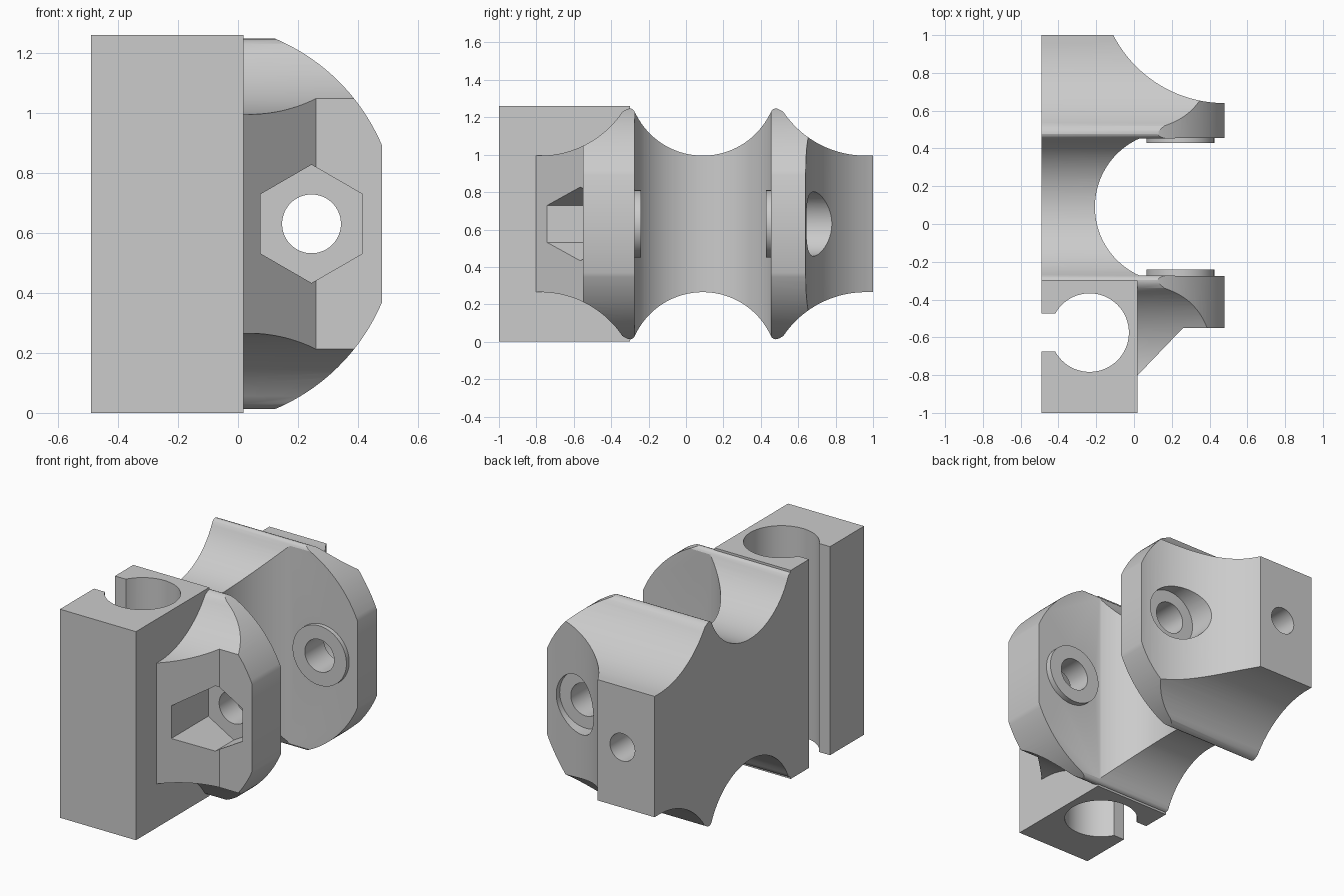
import bpy, bmesh
from math import sin, cos, sqrt, pi, radians
from mathutils import Vector

old = bpy.data.objects.get("Cube")
if old:
    bpy.data.objects.remove(old, do_unlink=True)

grey = bpy.data.materials.new("plain_grey")
grey.use_nodes = True
colour = (0.6, 0.6, 0.6, 1)
grey.diffuse_color = colour
grey.node_tree.nodes["Principled BSDF"].inputs["Base Color"].default_value = colour

MID_Z = 0.63     # height of the symmetry plane
MID_Y = 0.09     # middle of the fork gap
PIN_X = 0.245    # pivot pin position


def prism(name, outline, axis, lo, hi):
    """Extrude a 2D outline along an axis; the other two axes keep xyz order."""
    def place(p, h):
        c = list(p)
        c.insert("xyz".index(axis), h)
        return Vector(c)
    bm = bmesh.new()
    face = bm.faces.new([bm.verts.new(place(p, lo)) for p in outline])
    ext = bmesh.ops.extrude_face_region(bm, geom=[face])
    moved = [v for v in ext["geom"] if isinstance(v, bmesh.types.BMVert)]
    bmesh.ops.translate(bm, verts=moved, vec=place((0, 0), hi - lo))
    bmesh.ops.recalc_face_normals(bm, faces=bm.faces)
    mesh = bpy.data.meshes.new(name)
    bm.to_mesh(mesh)
    bm.free()
    mesh.materials.append(grey)
    obj = bpy.data.objects.new(name, mesh)
    bpy.context.collection.objects.link(obj)
    return obj


def arc(cx, cy, r, a0, a1, n=32):
    return [(cx + r * cos(radians(a0 + (a1 - a0) * i / n)),
             cy + r * sin(radians(a0 + (a1 - a0) * i / n))) for i in range(n + 1)]


def disc(cx, cy, r, n=64, turn=0):
    return arc(cx, cy, r, turn, turn + 360, n)[:-1]


def rect(x0, y0, x1, y1):
    return [(x0, y0), (x1, y0), (x1, y1), (x0, y1)]


def combine(target, other, operation):
    mod = target.modifiers.new(operation, "BOOLEAN")
    mod.operation, mod.solver, mod.object = operation, "EXACT", other
    bpy.context.view_layer.objects.active = target
    bpy.ops.object.modifier_apply(modifier=mod.name)
    bpy.data.objects.remove(other, do_unlink=True)


# Side profile: scooped middle, two rounded ridges and scooped ends
def half_height(d):
    if d < 0.365:
        z = 1.395 - sqrt(0.40 ** 2 - d * d)
    else:
        z = 1.525 - sqrt(0.53 ** 2 - min(0.87 - d, 0.46) ** 2) if d < 0.87 else 0.995
    return z - MID_Z


ridge = [(0.368, 0.606), (0.376, 0.613), (0.386, 0.617), (0.398, 0.616), (0.412, 0.61)]
side = [(0.358 * i / 24, half_height(0.358 * i / 24)) for i in range(25)] + ridge
side += [(0.43 + 0.44 * i / 24, half_height(0.43 + 0.44 * i / 24)) for i in range(25)]
side.append((1.05, half_height(1.05)))
top = [(MID_Y - d, h) for d, h in reversed(side)] + [(MID_Y + d, h) for d, h in side[1:]]
outline = [(y, MID_Z + h) for y, h in top] + [(y, MID_Z - h) for y, h in reversed(top)]
bracket = prism("fork_bracket", outline, "x", -0.6, 0.6)

# Plan shape: two arms around a round gap, concave back corner
gap_angle = 113.8
plan = [(-0.49, -0.5), (-0.1, -0.925), (0.26, -0.55), (0.48, -0.55), (0.48, -0.275)]
plan += arc(0.19, MID_Y, 0.397, 360 - gap_angle, gap_angle, 48)
plan += [(0.48, MID_Y + 0.365)]
plan += arc(0.48, 1.303, 0.663, 270, 207.2)
plan += [(-0.49, 1.0)]
combine(bracket, prism("plan_cutter", plan, "z", -0.1, 1.4), "INTERSECT")

# Rounded ends of the arms
rounding = [(-0.6, -0.02)] + arc(-0.137, MID_Z, 0.67, -73, 73, 64) + [(-0.6, 1.28)]
combine(bracket, prism("rounding_cutter", rounding, "y", -1.2, 1.2), "INTERSECT")

# Clamp block with vertical bore and open slot
combine(bracket, prism("clamp_block", rect(-0.49, -1.0, 0.018, -0.3), "z", 0, 1.26), "UNION")
combine(bracket, prism("bore_cutter", disc(-0.235, -0.575, 0.208), "z", -0.2, 1.5), "DIFFERENCE")
combine(bracket, prism("slot_cutter", rect(-0.7, -0.675, -0.35, -0.475), "z", -0.2, 1.5), "DIFFERENCE")

# Raised washers on the inner arm faces
for lo, hi in ((-0.32, -0.24), (0.428, 0.5)):
    combine(bracket, prism("washer", disc(PIN_X, MID_Z, 0.18), "y", lo, hi), "UNION")

# Pin hole, hexagonal nut pocket, bolt head pocket and rear screw hole
combine(bracket, prism("pin_cutter", disc(PIN_X, MID_Z, 0.098), "y", -1.2, 1.2), "DIFFERENCE")
combine(bracket, prism("nut_cutter", disc(PIN_X, MID_Z, 0.197, 6, 30), "y", -1.2, -0.39), "DIFFERENCE")
combine(bracket, prism("head_cutter", disc(PIN_X, MID_Z, 0.172), "y", 0.61, 1.2), "DIFFERENCE")
combine(bracket, prism("screw_cutter", disc(-0.275, MID_Z, 0.083, 48), "y", 0.6, 1.2), "DIFFERENCE")

# Smooth curved walls, keep the edges crisp
bpy.ops.object.select_all(action="DESELECT")
bracket.select_set(True)
bpy.context.view_layer.objects.active = bracket
bpy.ops.object.shade_smooth_by_angle(angle=radians(25))
